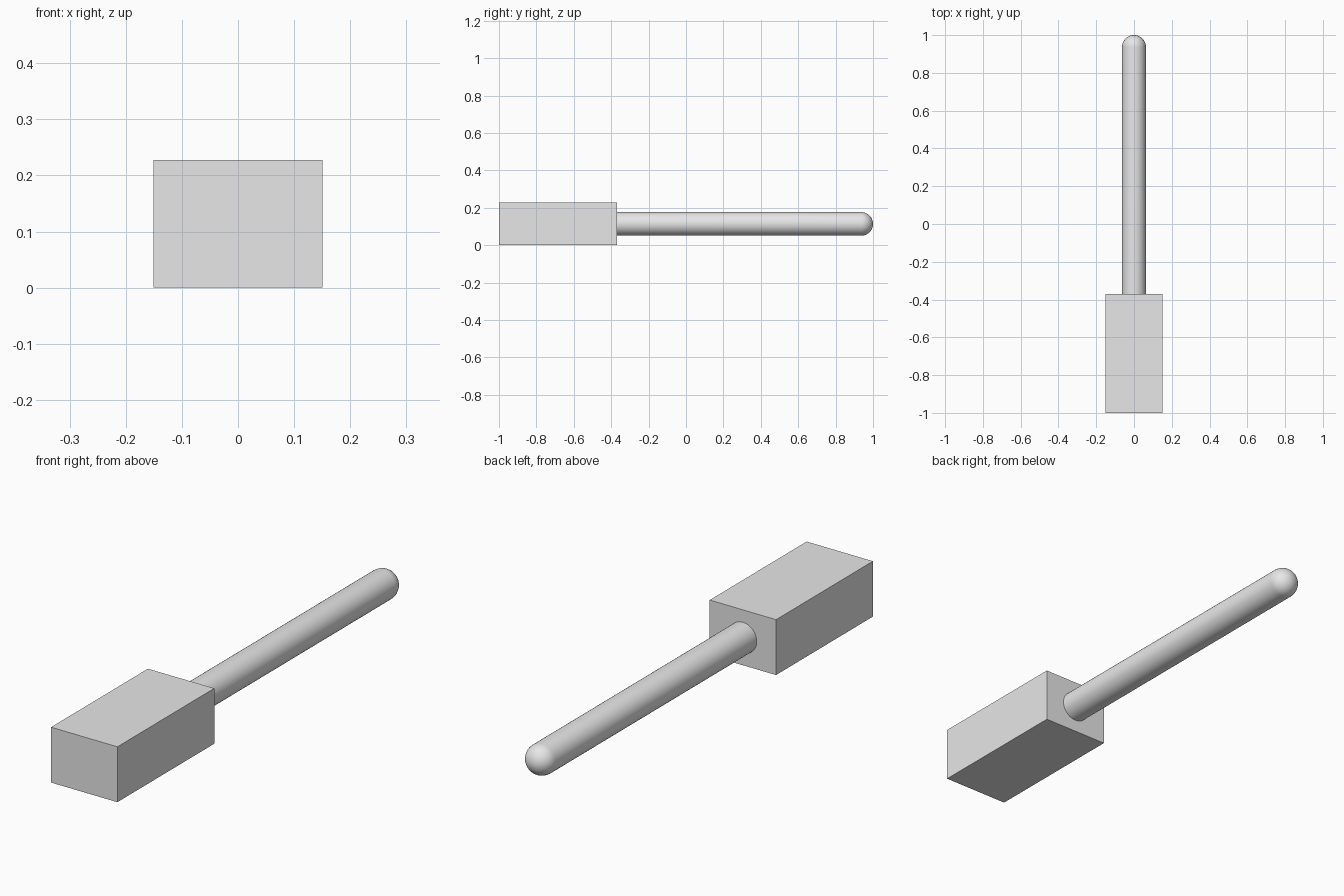
import bpy
import bmesh
from math import sin, cos, pi, radians
from mathutils import Vector

if "Cube" in bpy.data.objects:
    bpy.data.objects.remove(bpy.data.objects["Cube"])

WIDTH, HEIGHT = 0.302, 0.228
FRONT, JOINT, TIP = -1.0, -0.37, 1.0
RADIUS = 0.063
MID_Z = HEIGHT / 2

grey = bpy.data.materials.new("light grey")
grey.use_nodes = True
colour = (0.8, 0.8, 0.8, 1)
grey.diffuse_color = colour
grey.node_tree.nodes["Principled BSDF"].inputs["Base Color"].default_value = colour

# Rectangular block at the front
bpy.ops.mesh.primitive_cube_add(size=1, location=(0, (FRONT + JOINT) / 2, MID_Z))
block = bpy.context.object
block.name = "block"
block.scale = (WIDTH, JOINT - FRONT, HEIGHT)
bpy.ops.object.transform_apply(location=False, rotation=False, scale=True)
block.data.materials.append(grey)

# Round rod with a domed end, turned around the y axis
steps = 10
profile = [(0, JOINT), (RADIUS, JOINT)]
for i in range(steps + 1):
    a = i / steps * pi / 2
    profile.append((RADIUS * cos(a), TIP - RADIUS + RADIUS * sin(a)))
bm = bmesh.new()
verts = [bm.verts.new((r, y, 0)) for r, y in profile]
edges = [bm.edges.new(pair) for pair in zip(verts, verts[1:])]
bmesh.ops.spin(bm, geom=verts + edges, cent=Vector(), axis=(0, 1, 0),
               angle=2 * pi, steps=40)
bmesh.ops.remove_doubles(bm, verts=bm.verts, dist=0.0001)
bmesh.ops.recalc_face_normals(bm, faces=bm.faces)
mesh = bpy.data.meshes.new("rod")
bm.to_mesh(mesh)
bm.free()
mesh.materials.append(grey)
rod = bpy.data.objects.new("rod", mesh)
rod.location.z = MID_Z
bpy.context.collection.objects.link(rod)

# Smooth the rod, keeping its rim sharp
bpy.ops.object.select_all(action='DESELECT')
rod.select_set(True)
bpy.context.view_layer.objects.active = rod
bpy.ops.object.shade_smooth_by_angle(angle=radians(40))
